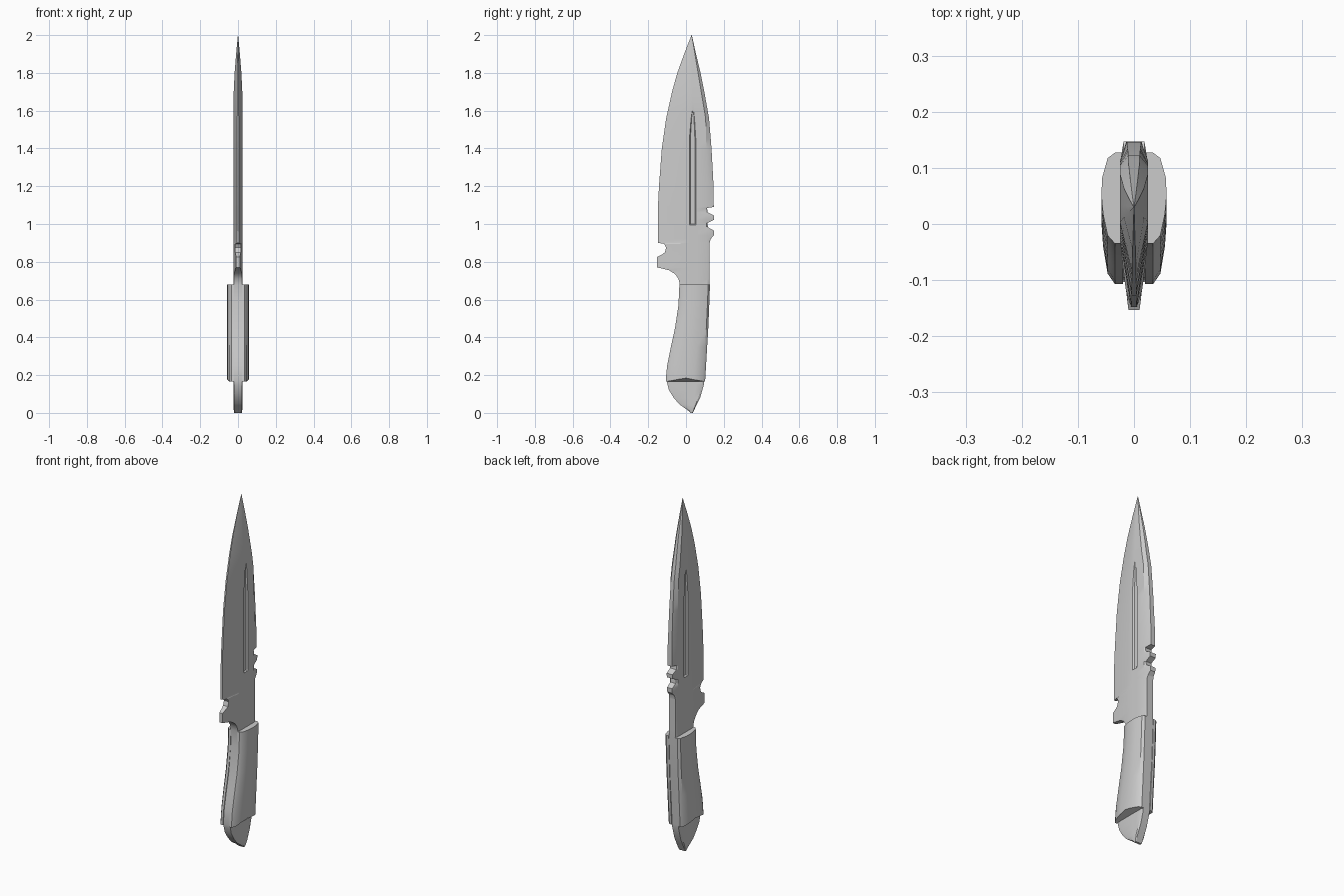
import bpy, bmesh, math

cube = bpy.data.objects.get("Cube")
if cube:
    bpy.data.objects.remove(cube, do_unlink=True)

grey = bpy.data.materials.new("plain grey")
grey.use_nodes = True
grey.diffuse_color = (0.6, 0.6, 0.6, 1)
grey.node_tree.nodes["Principled BSDF"].inputs["Base Color"].default_value = (0.6, 0.6, 0.6, 1)


def at(table, z):
    """Linear value of a (z, value) table, held at its ends."""
    if z <= table[0][0]:
        return table[0][1]
    for (z0, v0), (z1, v1) in zip(table, table[1:]):
        if z <= z1:
            return v0 + (v1 - v0) * (z - z0) / (z1 - z0)
    return table[-1][1]


def loft(name, rings, angle):
    """Closed skin through a stack of equal-sized rings."""
    bm = bmesh.new()
    rows = [[bm.verts.new(p) for p in ring] for ring in rings]
    n = len(rows[0])
    for a, b in zip(rows, rows[1:]):
        for i in range(n):
            j = (i + 1) % n
            bm.faces.new((a[i], a[j], b[j], b[i]))
    bm.faces.new(rows[0][::-1])
    bm.faces.new(rows[-1])
    bmesh.ops.recalc_face_normals(bm, faces=bm.faces)
    mesh = bpy.data.meshes.new(name)
    bm.to_mesh(mesh)
    bm.free()
    mesh.materials.append(grey)
    obj = bpy.data.objects.new(name, mesh)
    bpy.context.collection.objects.link(obj)
    bpy.ops.object.select_all(action='DESELECT')
    obj.select_set(True)
    bpy.context.view_layer.objects.active = obj
    bpy.ops.object.shade_smooth_by_angle(angle=math.radians(angle))
    return obj


# Side outline of the one-piece blade, tang and pommel: cutting side and spine
front = [(0, .024), (.015, .008), (.045, -.035), (.08, -.065), (.12, -.09), (.17, -.103),
         (.25, -.095), (.35, -.075), (.45, -.053), (.6, -.036), (.68, -.033), (.71, -.04),
         (.735, -.058), (.755, -.09), (.765, -.13), (.77, -.153), (.825, -.153), (.84, -.125),
         (.85, -.112), (.875, -.105), (.895, -.115), (.9, -.148), (1.1, -.148), (1.2, -.143),
         (1.4, -.128), (1.56, -.105), (1.7, -.074), (1.8, -.046), (1.9, -.01), (2, .029)]
spine = [(0, .036), (.04, .055), (.08, .075), (.15, .095), (.3, .104), (.45, .115),
         (.68, .124), (.9, .125), (.92, .13), (.94, .147), (.965, .147), (.983, .116),
         (1.005, .114), (1.022, .147), (1.045, .147), (1.062, .115), (1.085, .111),
         (1.09, .147), (1.2, .146), (1.4, .135), (1.56, .122), (1.7, .097), (1.8, .077),
         (1.9, .053), (2, .031)]
# Ends of the flat side faces, where the two bevels begin
flat_front = [(0, .026), (.03, .004), (.08, -.045), (.17, -.085), (.25, -.07), (.45, -.035),
              (.68, -.02), (.9, -.03), (1, -.02), (1.3, -.01), (1.6, 0), (1.8, .012), (2, .0295)]
flat_back = [(0, .034), (.08, .065), (.17, .088), (.68, .114), (1.085, .106), (1.09, .1),
             (1.2, .113), (1.56, .104), (1.8, .064), (2, .0305)]
# Half thicknesses, as a whole and at the two rims
thick = [(0, .02), (.03, .025), (1.65, .025), (1.8, .018), (1.9, .01), (2, .0006)]
front_rim = [(0, .8), (.17, .85), (.68, .9), (.735, .85), (.765, .5), (.77, .4), (.825, .4),
             (.85, .6), (.895, .6), (.9, .22), (2, .12)]
spine_rim = [(0, .8), (.68, .8), (.9, .8), (.94, .6), (1.085, .8), (1.09, .55), (1.6, .4), (2, .3)]
# Fuller groove: sides and depth
groove_a = [(0, .028), (.17, .016), (1.45, .018), (1.56, .027), (1.61, .035), (2, .0298)]
groove_b = [(0, .032), (.17, .053), (1.45, .052), (1.56, .045), (1.61, .039), (2, .0302)]
depth = [(.994, 0), (1.0, .008), (1.56, .008), (1.61, 0)]

rings = []
levels = sorted({z for t in (front, spine, thick, groove_a, depth) for z, _ in t})
for z in levels:
    t, d = at(thick, z), at(depth, z)
    a, b = at(groove_a, z), at(groove_b, z)
    w = (b - a) * .15
    side = [(t * at(front_rim, z), at(front, z)), (t, at(flat_front, z)), (t, a), (t - d, a + w),
            (t - d, b - w), (t, b), (t, at(flat_back, z)), (t * at(spine_rim, z), at(spine, z))]
    rings.append([(x, y, z) for x, y in side] + [(-x, y, z) for x, y in reversed(side)])
loft("blade_and_tang", rings, 25)

# Handle scales, one each side of the tang: (z, front y, back y)
grip = [(.165, -.107, .1), (.18, -.107, .102), (.25, -.1, .106), (.35, -.08, .112), (.45, -.058, .118),
        (.57, -.04, .123), (.68, -.035, .127)]
section = [(.02, 0), (.034, 0), (.047, .09), (.055, .32), (.058, .52), (.057, .72),
           (.047, .94), (.034, 1), (.02, 1)]
for side, name in ((1, "left_handle_scale"), (-1, "right_handle_scale")):
    rings = []
    for i, (z, f, b) in enumerate(grip):
        # The lower end rises to a shallow peak in the middle
        rings.append([(side * x, f + (b - f) * u,
                       z + (.02 * (1 - abs(2 * u - 1)) if i < 2 else 0)) for x, u in section])
    loft(name, rings, 35)
